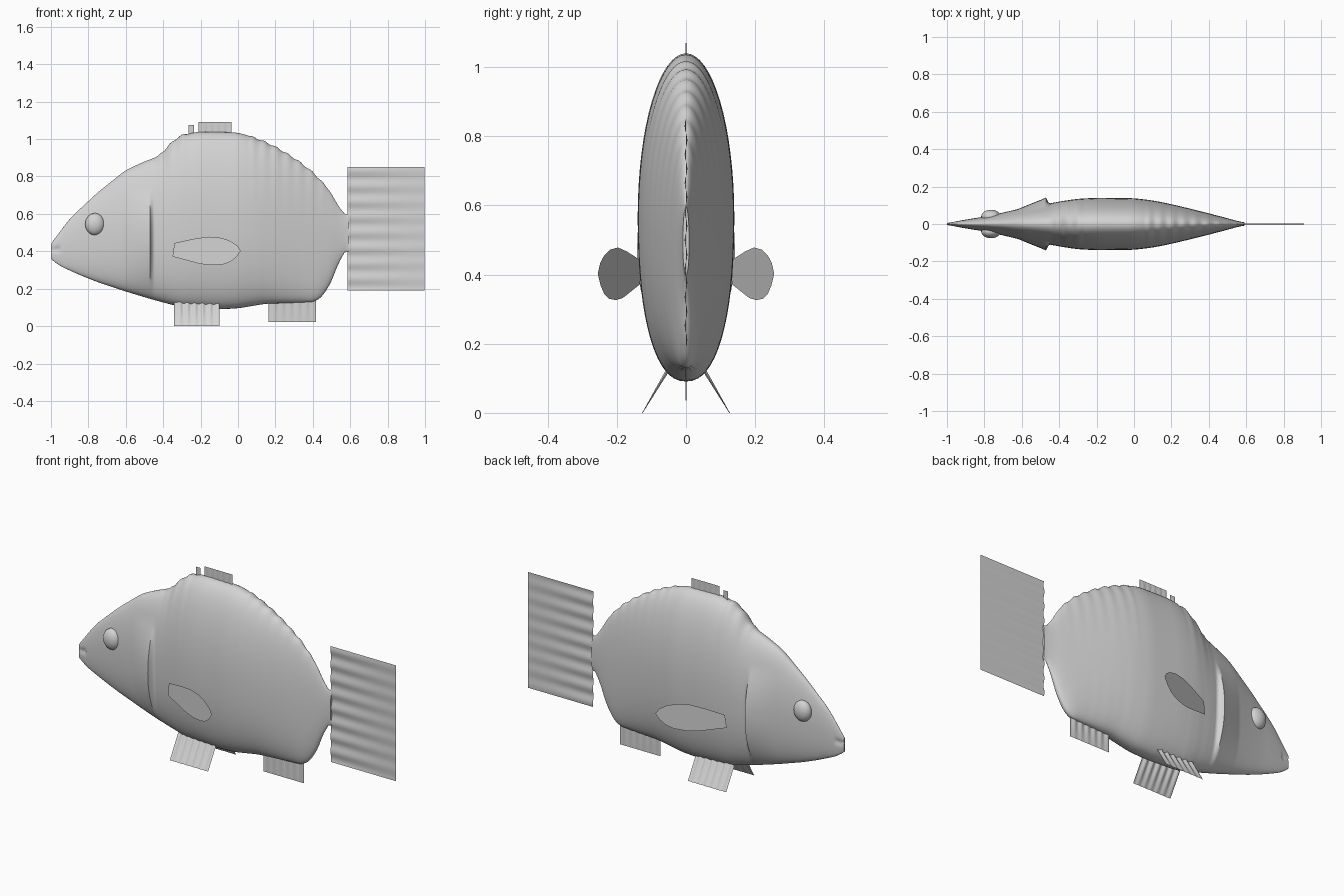
import bpy, bmesh, math
from mathutils import Vector

cube = bpy.data.objects.get("Cube")
if cube:
    bpy.data.objects.remove(cube, do_unlink=True)

GREY = (0.65, 0.65, 0.65, 1)
mat = bpy.data.materials.new("light grey")
mat.use_nodes = True
mat.diffuse_color = GREY
bsdf = next(n for n in mat.node_tree.nodes if n.type == 'BSDF_PRINCIPLED')
bsdf.inputs["Base Color"].default_value = GREY


def finish(name, bm, smooth=True):
    """Turn a bmesh into a named, shaded object."""
    mesh = bpy.data.meshes.new(name)
    bm.to_mesh(mesh)
    bm.free()
    mesh.materials.append(mat)
    obj = bpy.data.objects.new(name, mesh)
    bpy.context.collection.objects.link(obj)
    if smooth:
        bpy.ops.object.select_all(action='DESELECT')
        obj.select_set(True)
        bpy.context.view_layer.objects.active = obj
        bpy.ops.object.shade_smooth_by_angle(angle=math.radians(50))
    return obj


def lerp(table, x):
    for (x0, v0), (x1, v1) in zip(table, table[1:]):
        if x <= x1:
            return v0 + (v1 - v0) * (x - x0) / (x1 - x0)
    return table[-1][1]


def soft(table, x):
    """Profile lookup with rounded corners."""
    h = min(0.03, x - table[0][0], table[-1][0] - x)
    return sum(lerp(table, x + k * h / 3) for k in range(-3, 4)) / 7


# Body profiles along the length: back, belly, half width, gill cover flare
NOSE, STEM = -1.0, 0.59
back = [(NOSE, .44), (-.9, .575), (-.75, .715), (-.6, .835), (-.5, .88), (-.42, .91),
        (-.36, .98), (-.3, 1.025), (-.2, 1.04), (0, 1.035), (.1, 1.005), (.2, .96),
        (.3, .9), (.4, .825), (.47, .75), (.52, .68), (.552, .605), (STEM, .595)]
belly = [(NOSE, .36), (-.96, .325), (-.85, .275), (-.75, .235), (-.6, .185), (-.45, .14),
         (-.3, .1), (-.1, .09), (0, .095), (.15, .12), (.3, .125), (.42, .13),
         (.47, .18), (.52, .28), (.552, .39), (STEM, .4)]
width = [(NOSE, .006), (-.9, .022), (-.8, .037), (-.7, .057), (-.6, .08), (-.5, .1),
         (-.4, .12), (-.3, .135), (-.2, .14), (0, .138), (.1, .126), (.2, .106),
         (.3, .082), (.4, .057), (.5, .031), (.55, .016), (STEM, .009)]
flare = [(NOSE, 0), (-.62, .005), (-.5, .03), (-.47, .037), (-.455, 0), (STEM, 0)]


def body_ring(x, sides):
    top, low, half = soft(back, x), soft(belly, x), soft(width, x)
    if .05 < x < .48 or -.42 < x < -.25:
        top += .004 * math.sin(x * 100)          # scalloped ridge
    mid, tall = (top + low) / 2, (top - low) / 2
    for i in range(sides):
        a = 2 * math.pi * i / sides
        c, s = math.cos(a), math.sin(a)
        p = .87 if s < 0 else 1                  # fuller belly
        z = mid + tall * math.copysign(abs(s) ** p, s)
        w = half * abs(c) ** p
        w += lerp(flare, x) * max(0, 1 - ((z - .43) / .3) ** 2) * abs(c)
        if x < -.95:                             # mouth crease
            w *= 1 - .6 * math.exp(-((z - .41) / .015) ** 2)
        yield (x, math.copysign(w, c), z)


bm = bmesh.new()
ROWS, SIDES = 150, 64
rings = [[bm.verts.new(p) for p in body_ring(NOSE + (STEM - NOSE) * r / ROWS, SIDES)]
         for r in range(ROWS + 1)]
for a, b in zip(rings, rings[1:]):
    for i in range(SIDES):
        j = (i + 1) % SIDES
        bm.faces.new((a[i], a[j], b[j], b[i]))
bm.faces.new(rings[0])
bm.faces.new(rings[-1][::-1])
bmesh.ops.recalc_face_normals(bm, faces=bm.faces[:])
finish("body", bm)

# Eyes
for side, label in ((-1, "right"), (1, "left")):
    bm = bmesh.new()
    bmesh.ops.create_uvsphere(bm, u_segments=32, v_segments=20, radius=1)
    for v in bm.verts:
        v.co = Vector((-.765 + v.co.x * .052, side * .04 + v.co.y * .036, .545 + v.co.z * .059))
    finish(label + "_eye", bm)


def fin(name, root, tip, amp, waves):
    """Thin sheet between two edges, rippled sideways at the root."""
    (r0, r1), (t0, t1) = [[Vector(p) for p in edge] for edge in (root, tip)]
    bm = bmesh.new()
    n, m = waves * 8, 4
    grid = []
    for i in range(n + 1):
        u = i / n
        ripple = Vector((0, amp * math.sin(2 * math.pi * waves * u), 0))
        start, end = r0.lerp(r1, u) + ripple, t0.lerp(t1, u) + ripple * .15
        grid.append([bm.verts.new(start.lerp(end, k / m)) for k in range(m + 1)])
    for a, b in zip(grid, grid[1:]):
        for k in range(m):
            bm.faces.new((a[k], b[k], b[k + 1], a[k + 1]))
    return finish(name, bm)


# Fins on the centre line
fin("tail_fin", ((.585, 0, .19), (.585, 0, .85)), ((.997, 0, .19), (.997, 0, .85)), .004, 8)
fin("dorsal_fin", ((-.21, 0, 1.0), (-.035, 0, 1.0)), ((-.21, 0, 1.092), (-.035, 0, 1.092)), .002, 5)
fin("front_dorsal_spine", ((-.265, 0, 1.0), (-.235, 0, 1.0)), ((-.265, 0, 1.076), (-.235, 0, 1.076)), .001, 1)
fin("anal_fin", ((.162, 0, .14), (.417, 0, .14)), ((.162, 0, .023), (.417, 0, .023)), .003, 6)

# Paired fins
pectoral = [(-.35, .372), (-.25, .345), (-.2, .332), (-.14, .326), (-.08, .33), (-.04, .344),
            (-.01, .368), (.015, .402), (-.005, .432), (-.04, .455), (-.09, .472),
            (-.16, .478), (-.24, .466), (-.34, .444)]
for side, label in ((-1, "right"), (1, "left")):
    fin(label + "_pelvic_fin",
        ((-.342, side * .05, .128), (-.1, side * .05, .128)),
        ((-.342, side * .126, 0), (-.1, side * .126, 0)), .006, 6)
    bm = bmesh.new()
    bm.faces.new([bm.verts.new((x, side * (.25 + .335 * x), z)) for x, z in pectoral])
    finish(label + "_pectoral_fin", bm, smooth=False)
